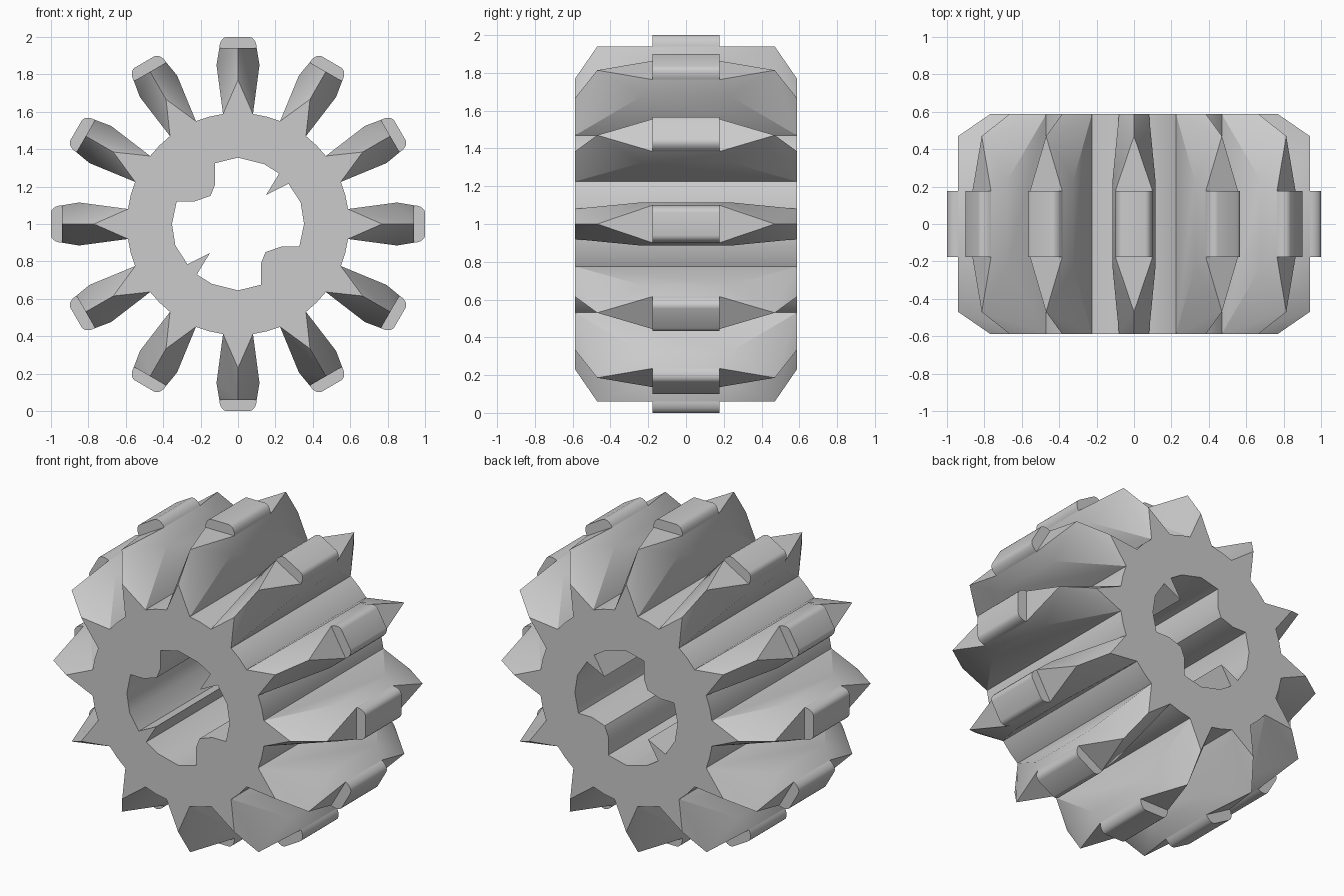
import bpy, bmesh
from math import sin, cos, radians, pi
from mathutils import Matrix, Vector

cube = bpy.data.objects.get("Cube")
if cube:
    bpy.data.objects.remove(cube)

TEETH = 12
HALF = 0.587      # half width of the gear
ROOT = 0.594      # root radius
CENTRE = Matrix.Translation((0, 0, 1))

steel = bpy.data.materials.new("grey_steel")
steel.use_nodes = True
steel.diffuse_color = (0.6, 0.6, 0.6, 1)
steel.node_tree.nodes["Principled BSDF"].inputs["Base Color"].default_value = (0.6, 0.6, 0.6, 1)


def finish(obj):
    bpy.ops.object.select_all(action='DESELECT')
    obj.select_set(True)
    bpy.context.view_layer.objects.active = obj
    bpy.ops.object.shade_smooth_by_angle(angle=radians(30))


def hull_object(name, points, angle):
    """Convex solid from (sideways, y, radius) points, turned about the axle."""
    bm = bmesh.new()
    for p in points:
        bm.verts.new(p)
    res = bmesh.ops.convex_hull(bm, input=bm.verts[:])
    loose = [v for v in bm.verts if not v.link_faces]
    bmesh.ops.delete(bm, geom=loose, context='VERTS')
    bmesh.ops.dissolve_limit(bm, angle_limit=radians(1), verts=bm.verts[:], edges=bm.edges[:])
    bmesh.ops.recalc_face_normals(bm, faces=bm.faces[:])
    bm.transform(CENTRE @ Matrix.Rotation(angle, 4, 'Y'))
    mesh = bpy.data.meshes.new(name)
    bm.to_mesh(mesh)
    bm.free()
    mesh.materials.append(steel)
    obj = bpy.data.objects.new(name, mesh)
    bpy.context.collection.objects.link(obj)
    finish(obj)


# Hub: round outline with a notched bore, half of which repeats turned by 180 degrees
outline = []
for i in range(TEETH):
    for step in (-7.7, 7.7, 15):
        a = radians(i * 360 / TEETH + step)
        outline.append((ROOT * sin(a), ROOT * cos(a)))
half_bore = [(0, .355), (.14, .32), (.22, .27), (.15, .155), (.27, .215), (.335, .115),
             (.353, 0), (.328, -.12), (.235, -.12), (.147, -.15), (.123, -.21), (.123, -.325)]
bore = half_bore + [(-x, -z) for x, z in half_bore]

curve = bpy.data.curves.new("hub", 'CURVE')
curve.dimensions = '2D'
curve.fill_mode = 'BOTH'
curve.extrude = HALF
for loop in (outline, bore):
    spline = curve.splines.new('POLY')
    spline.points.add(len(loop) - 1)
    for point, (x, z) in zip(spline.points, loop):
        point.co = (x, z, 0, 1)
    spline.use_cyclic_u = True
curve.materials.append(steel)
hub = bpy.data.objects.new("hub", curve)
hub.matrix_world = CENTRE @ Matrix.Rotation(pi / 2, 4, 'X')
bpy.context.collection.objects.link(hub)
bpy.ops.object.select_all(action='DESELECT')
hub.select_set(True)
bpy.context.view_layer.objects.active = hub
bpy.ops.object.convert(target='MESH')
finish(bpy.context.object)

# Tooth: pointed at both ends, widest in the middle
tooth = []
for e in (-1, 1):
    tooth += [(0, e * HALF, .77), (0, e * .47, .94)]
    for s in (-1, 1):
        tooth += [(s * .08, e * HALF, .588), (s * .115, e * .23, .85), (s * .1, e * .175, .94)]

# Rounded pad on the middle of each tooth
pad = []
for e in (-.177, .177):
    for s in (-1, 1):
        pad.append((s * .098, e, .91))
        for k in range(6):
            a = radians(k * 18)
            pad.append((s * (.06 + .04 * cos(a)), e, .94 + .06 * sin(a)))

for i in range(TEETH):
    turn = 2 * pi * i / TEETH
    hull_object(f"tooth_{i + 1}", tooth, turn)
    hull_object(f"tooth_pad_{i + 1}", pad, turn)
